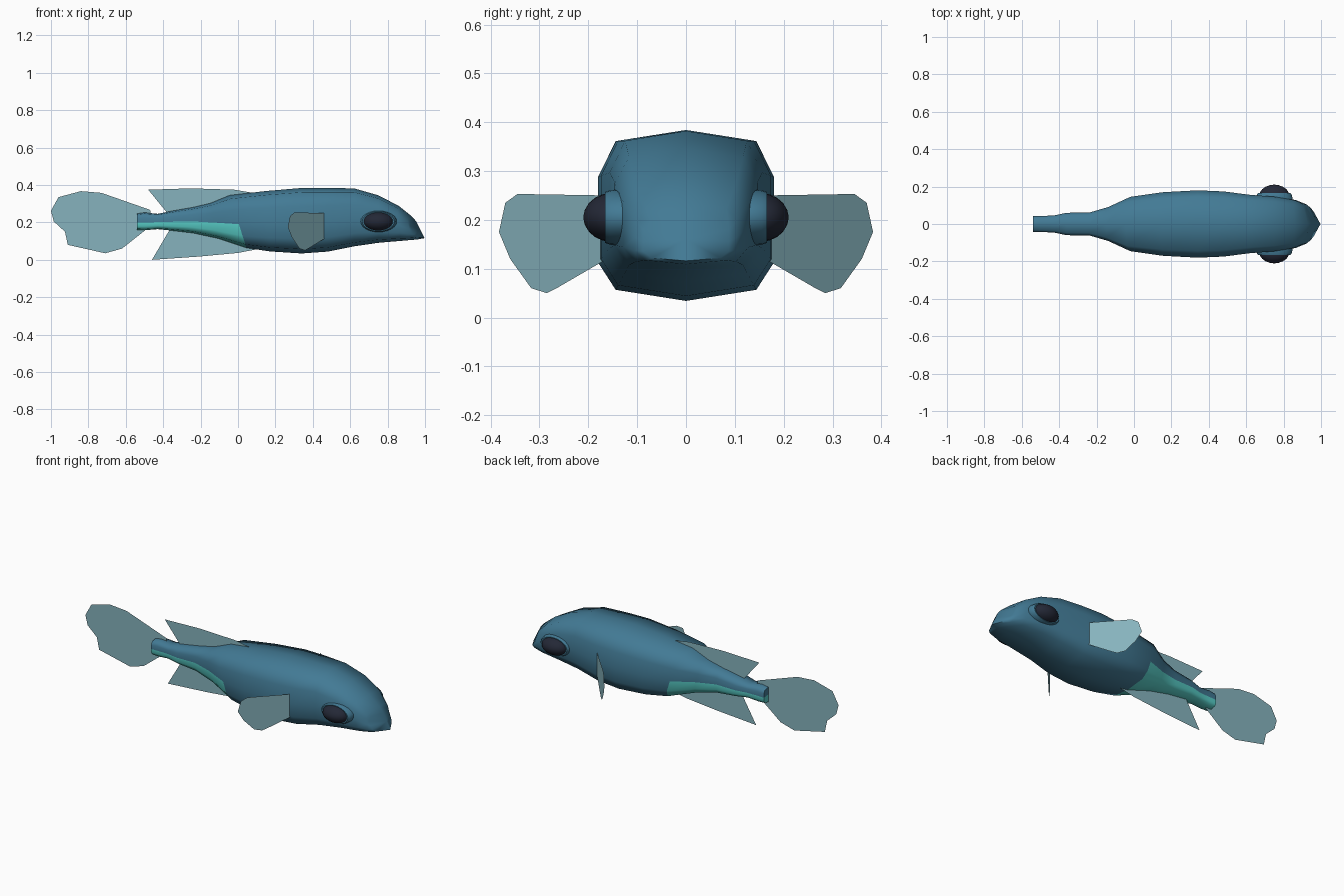
import bpy, bmesh, math

if "Cube" in bpy.data.objects:
    bpy.data.objects.remove(bpy.data.objects["Cube"])


def material(name, rgb):
    m = bpy.data.materials.new(name)
    m.diffuse_color = (*rgb, 1)
    m.use_nodes = True
    m.node_tree.nodes["Principled BSDF"].inputs["Base Color"].default_value = m.diffuse_color
    return m


blue = material("deep blue skin", (0.055, 0.195, 0.30))
teal = material("bright teal belly", (0.10, 0.63, 0.59))
fin_grey = material("pale blue fin", (0.24, 0.45, 0.51))
black = material("dark eye", (0.017, 0.021, 0.037))


def finish(bm, name, mats, smooth=None):
    bmesh.ops.recalc_face_normals(bm, faces=bm.faces)
    me = bpy.data.meshes.new(name)
    bm.to_mesh(me)
    bm.free()
    ob = bpy.data.objects.new(name, me)
    bpy.context.collection.objects.link(ob)
    for m in mats:
        me.materials.append(m)
    if smooth:
        bpy.ops.object.select_all(action='DESELECT')
        ob.select_set(True)
        bpy.context.view_layer.objects.active = ob
        bpy.ops.object.shade_smooth_by_angle(angle=math.radians(smooth))
    return ob


# Body: cross-section (u, v) lofted along x
half = [(0, 1), (.8, .87), (1, .45), (1, -.1), (1, -.55), (.8, -.87), (0, -1)]
section = half + [(-u, v) for u, v in half[-2:0:-1]]
# x, top, bottom, half width, forward lean of the underside, side pull-back
stations = [
    (-.54, .247, .160, .042, 0, 0),
    (-.50, .253, .158, .043, 0, 0),
    (-.43, .246, .164, .045, 0, 0),
    (-.36, .260, .157, .060, 0, 0),
    (-.24, .281, .143, .061, 0, 0),
    (-.13, .302, .115, .090, .02, 0),
    (0, .345, .064, .145, .045, 0),
    (.16, .368, .045, .170, .01, 0),
    (.34, .384, .034, .180, 0, 0),
    (.48, .384, .044, .174, 0, 0),
    (.62, .382, .072, .156, 0, 0),
    (.75, .345, .091, .146, 0, 0),
    (.87, .288, .102, .128, .01, .01),
    (.945, .232, .109, .104, .015, .03),
    (.975, .205, .116, .088, .022, .045),
]
bm = bmesh.new()
rings = []
for x, top, bot, hw, lean, pull in stations:
    mid, hh = (top + bot) / 2, (top - bot) / 2
    rings.append([bm.verts.new((x - lean * v - pull * abs(u), u * hw, mid + v * hh))
                  for u, v in section])
n = len(section)
teal_cols = range(3, 9)          # strips below the side line
for i, (a, b) in enumerate(zip(rings, rings[1:])):
    for k in range(n):
        j = (k + 1) % n
        f = bm.faces.new((a[k], a[j], b[j], b[k]))
        f.material_index = int(i < 6 and k in teal_cols)
# Tail stump and snout caps
for ring, tail in ((rings[0], True), (rings[-1], False)):
    c = (ring[0].co + ring[6].co) / 2
    cv = bm.verts.new(c)
    for k in range(n):
        f = bm.faces.new((ring[k], ring[(k + 1) % n], cv))
        f.material_index = int(tail and k in teal_cols)
finish(bm, "body", [blue, teal], 60)


# Fins: thin flat sheets
def sheet(name, points):
    bm = bmesh.new()
    bm.faces.new([bm.verts.new(p) for p in points])
    bmesh.ops.triangulate(bm, faces=bm.faces)
    finish(bm, name, [fin_grey])


def middle_fin(name, outline):
    sheet(name, [(x, 0, z) for x, z in outline])


middle_fin("tail_fin", [(-.46, .22), (-.47, .267), (-.73, .358), (-.84, .367),
                        (-.96, .335), (-1, .262), (-.985, .205), (-.925, .15),
                        (-.91, .08), (-.71, .035), (-.62, .06), (-.5, .155)])
middle_fin("back_fin", [(-.48, .375), (-.25, .382), (-.02, .375), (.10, .355),
                        (.05, .32), (-.2, .25), (-.37, .24), (-.33, .272)])
middle_fin("belly_fin", [(-.46, 0), (-.2, .018), (0, .037), (.10, .056),
                         (0, .1), (-.2, .16), (-.36, .17), (-.31, .105)])
side_outline = [(.165, .25), (.345, .253), (.37, .235), (.383, .175), (.36, .12),
                (.317, .06), (.285, .05), (.265, .06), (.165, .118)]


# Eyes: raised socket ring and dark oval ball on each side
def lathe(name, profile, side, mat, segs=24):
    bm = bmesh.new()
    rows = [[bm.verts.new((.75 + rx * math.cos(t), side * y, .205 + rz * math.sin(t)))
             for t in (2 * math.pi * s / segs for s in range(segs))]
            for rx, rz, y in profile]
    for a, b in zip(rows, rows[1:]):
        for s in range(segs):
            r = (s + 1) % segs
            bm.faces.new((a[s], a[r], b[r], b[s]))
    bm.faces.new(rows[0])
    bm.faces.new(rows[-1])
    finish(bm, name, [mat], 60)


socket = [(.10, .058, .09), (.099, .058, .13), (.094, .056, .155),
          (.086, .052, .166), (.076, .046, .164)]
ball = [(.08 * math.cos(a), .05 * math.cos(a), .152 + .058 * math.sin(a))
        for a in (math.radians(d) for d in (-30, 0, 18, 36, 54, 72, 86))]
for side, word in ((-1, "right"), (1, "left")):
    sheet(word + "_side_fin", [(.46 - (y - .175) * .93, side * y, z) for y, z in side_outline])
    lathe(word + "_eye_socket", socket, side, blue)
    lathe(word + "_eye", ball, side, black)
